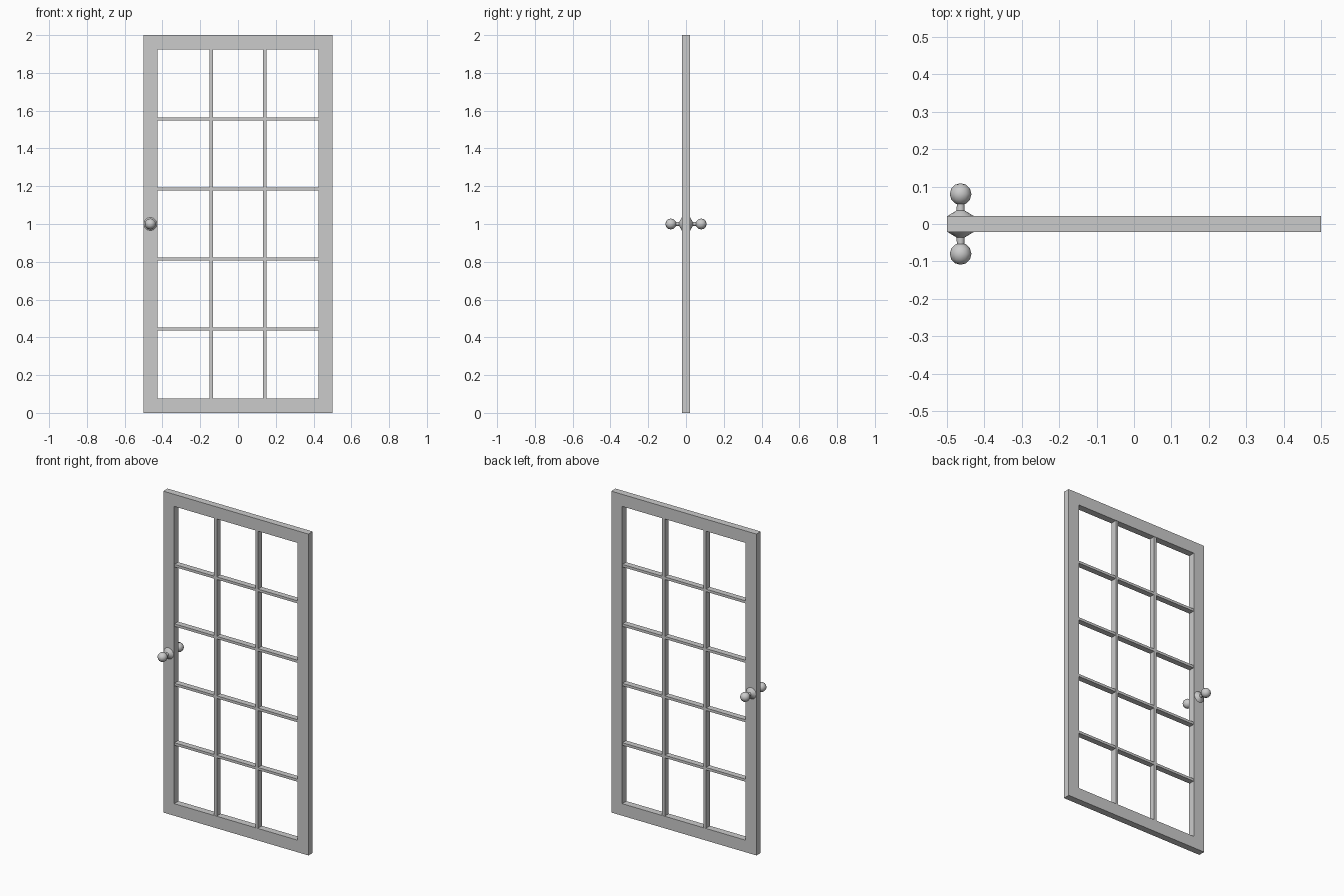
import bpy, bmesh, math

if "Cube" in bpy.data.objects:
    bpy.data.objects.remove(bpy.data.objects["Cube"])

W, H, T = 1.0, 2.0, 0.042      # door leaf size
B = 0.075                      # frame width
BAR, BAR_D = 0.018, 0.038      # glazing bar width and depth
IW, IH = W - 2 * B, H - 2 * B  # opening size


def finish(name, bm):
    bmesh.ops.recalc_face_normals(bm, faces=bm.faces)
    me = bpy.data.meshes.new(name)
    bm.to_mesh(me)
    bm.free()
    ob = bpy.data.objects.new(name, me)
    bpy.context.collection.objects.link(ob)
    return ob


def box(name, size, loc):
    bm = bmesh.new()
    bmesh.ops.create_cube(bm, size=1)
    bmesh.ops.scale(bm, vec=size, verts=bm.verts)
    bmesh.ops.translate(bm, vec=loc, verts=bm.verts)
    return finish(name, bm)


# Outer frame: mitred ring, outer and inner rectangles on both faces
bm = bmesh.new()
corners = [(-1, -1), (1, -1), (1, 1), (-1, 1)]
loops = [[bm.verts.new((sx * w / 2, y, H / 2 + sz * h / 2)) for sx, sz in corners]
         for w, h, y in [(W, H, -T / 2), (IW, IH, -T / 2), (IW, IH, T / 2), (W, H, T / 2)]]
for k in range(4):
    a, b = loops[k], loops[(k + 1) % 4]
    for i in range(4):
        j = (i + 1) % 4
        bm.faces.new((a[i], a[j], b[j], b[i]))
finish("door_frame", bm)

# Glazing bars: 3 columns by 5 rows of panes
for i in (1, 2):
    box(f"vertical_bar_{i}", (BAR, BAR_D, IH), (-IW / 2 + IW * i / 3, 0, H / 2))
for i in range(1, 5):
    box(f"horizontal_bar_{i}", (IW, BAR_D - 0.002, 0.016), (0, 0, B + IH * i / 5))

# Door knobs: turned rose, neck and ball, one on each face
R, CY, N = 0.029, 0.08, 12
profile = [(0.036, 0.020), (0.034, 0.022), (0.011, 0.036), (0.010, CY - R * 0.93)]
profile += [(R * math.sin(a), CY - R * math.cos(a))
            for a in (math.pi * k / 6 for k in range(1, 6))]
for name, side in (("front_knob", -1), ("back_knob", 1)):
    bm = bmesh.new()
    rings = [[bm.verts.new((-0.4635 + r * math.cos(t), side * y, 1 + r * math.sin(t)))
              for t in (2 * math.pi * i / N for i in range(N))] for r, y in profile]
    for a, b in zip(rings, rings[1:]):
        for i in range(N):
            j = (i + 1) % N
            bm.faces.new((a[i], a[j], b[j], b[i]))
    tip = bm.verts.new((-0.4635, side * (CY + R), 1))
    for i in range(N):
        bm.faces.new((rings[-1][i], rings[-1][(i + 1) % N], tip))
    bm.faces.new(rings[0])
    ob = finish(name, bm)
    bpy.ops.object.select_all(action='DESELECT')
    ob.select_set(True)
    bpy.context.view_layer.objects.active = ob
    bpy.ops.object.shade_smooth_by_angle(angle=math.radians(40))
